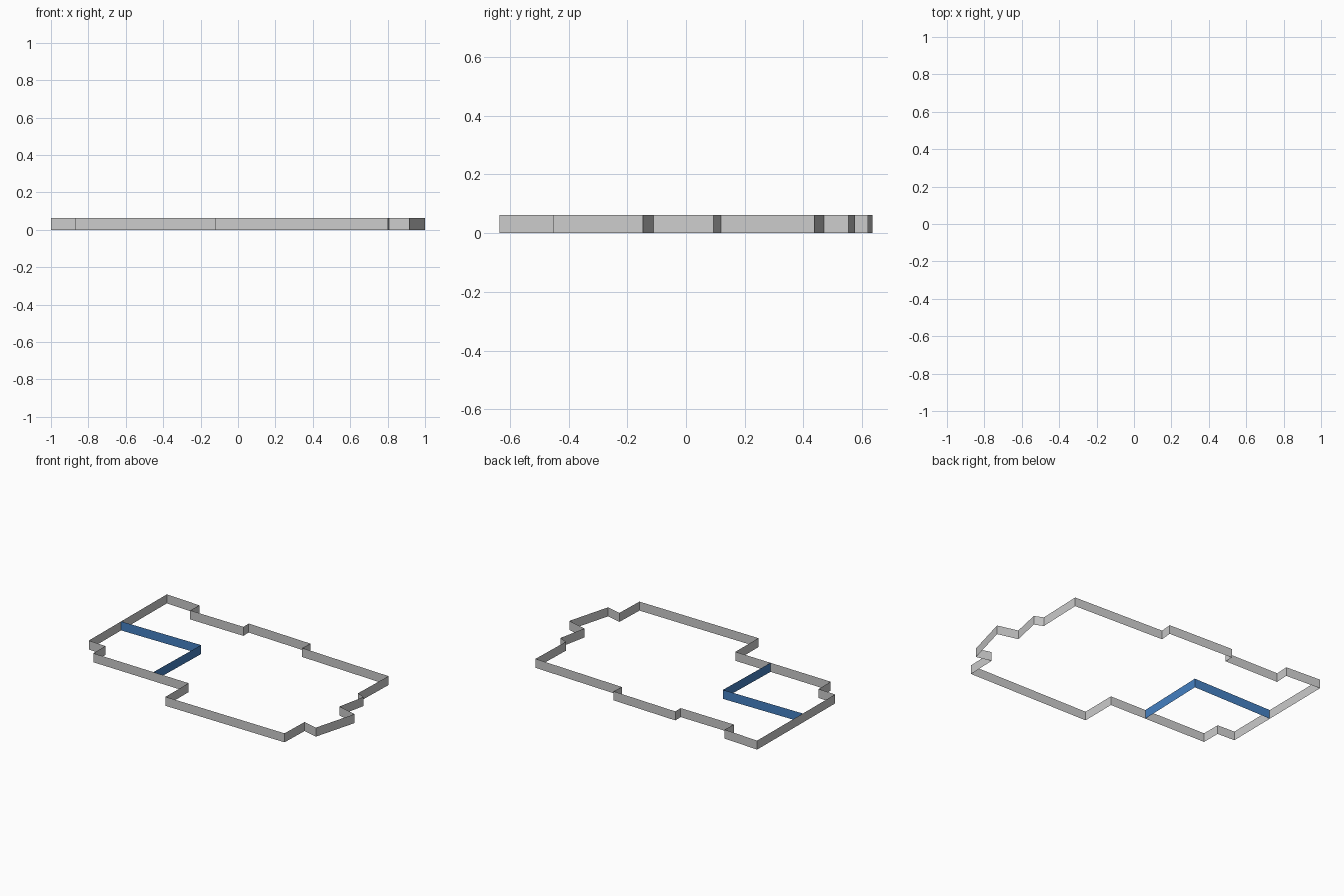
import bpy

if "Cube" in bpy.data.objects:
    bpy.data.objects.remove(bpy.data.objects["Cube"])

HEIGHT = 0.0625


def material(name, rgb):
    m = bpy.data.materials.new(name)
    m.diffuse_color = (*rgb, 1)
    m.use_nodes = True
    m.node_tree.nodes["Principled BSDF"].inputs["Base Color"].default_value = m.diffuse_color
    return m


def wall(name, path, mat, closed):
    """Thin upright sheet following a floor-plan path."""
    n = len(path)
    verts = [(x, y, z) for z in (0, HEIGHT) for x, y in path]
    faces = [(i, (i + 1) % n, n + (i + 1) % n, n + i)
             for i in range(n if closed else n - 1)]
    mesh = bpy.data.meshes.new(name)
    mesh.from_pydata(verts, [], faces)
    mesh.materials.append(mat)
    obj = bpy.data.objects.new(name, mesh)
    bpy.context.collection.objects.link(obj)


grey = material("wall grey", (0.6, 0.6, 0.6))
blue = material("partition blue", (0.06, 0.22, 0.55))

# Outer wall, counter-clockwise so the faces point outward
outline = [
    (-1.0, -0.21), (-0.868, -0.217), (-0.868, -0.349), (-0.121, -0.37),
    (-0.123, -0.62), (0.803, -0.636), (0.81, -0.426), (0.916, -0.453),
    (1.0, -0.147), (0.857, -0.11), (0.9, 0.093), (0.84, 0.12),
    (0.85, 0.438), (0.164, 0.47), (0.171, 0.553), (-0.32, 0.575),
    (-0.32, 0.515), (-0.735, 0.524), (-0.73, 0.619), (-0.992, 0.636),
]
wall("outer_wall", outline, grey, True)

# Inner partition closing off the front left room
wall("inner_partition", [(-0.397, -0.362), (-0.382, 0.14), (-0.996, 0.14)], blue, False)
